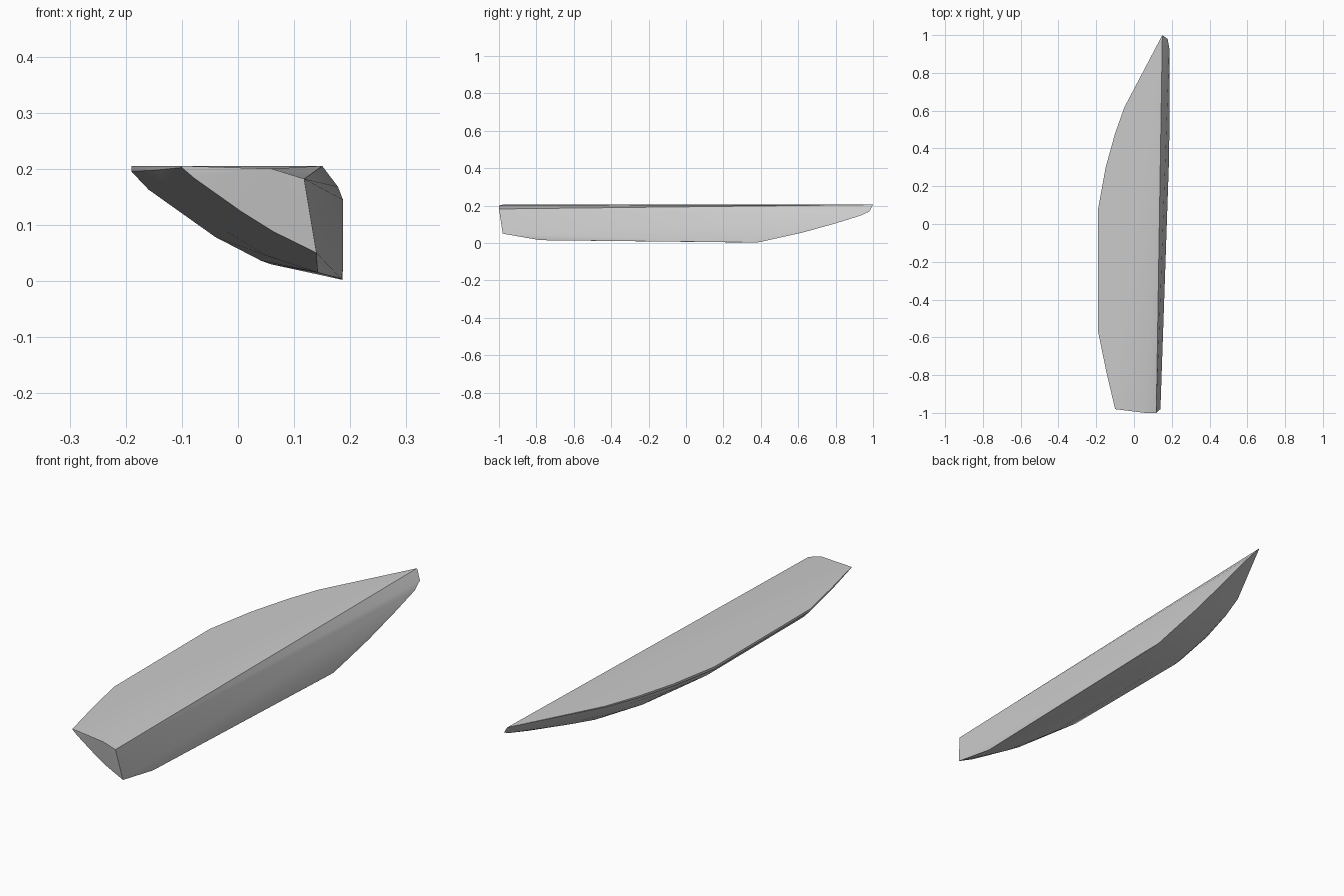
import bpy
import bmesh
import math

# Remove the default cube
cube = bpy.data.objects.get("Cube")
if cube:
    bpy.data.objects.remove(cube, do_unlink=True)

DECK_Z = 0.205

# Normalised half section: from the deck edge (0, 1) down to the keel (1, 0)
HALF_SECTION = [(0, 1), (0, 0.95), (0.09, 0.78), (0.44, 0.34), (0.68, 0.12), (1, 0)]


def section(y, deck_x, keel_x, keel_z, fullness):
    """Points of one rib; fullness blends a straight flank into the full bilge."""
    points = []
    for across, height in HALF_SECTION:
        straight = 1 - across
        height = straight + (height - straight) * fullness
        points.append((deck_x + (keel_x - deck_x) * across, y,
                       keel_z + (DECK_Z - keel_z) * height))
    return points


def make_material(name, colour):
    material = bpy.data.materials.new(name)
    material.use_nodes = True
    material.diffuse_color = colour
    material.node_tree.nodes["Principled BSDF"].inputs["Base Color"].default_value = colour
    return material


# Ribs from the stern to the bow
ribs = [
    section(y=-0.98, deck_x=-0.1, keel_x=0.14, keel_z=0.05, fullness=0.38),
    section(y=-0.78, deck_x=-0.147, keel_x=0.142, keel_z=0.015, fullness=0.8),
    section(y=-0.57, deck_x=-0.19, keel_x=0.15, keel_z=0.013, fullness=1),
    section(y=0.08, deck_x=-0.19, keel_x=0.175, keel_z=0.006, fullness=1),
    section(y=0.3, deck_x=-0.15, keel_x=0.184, keel_z=0.004, fullness=0.9),
    section(y=0.48, deck_x=-0.1, keel_x=0.187, keel_z=0.024, fullness=0.75),
    section(y=0.62, deck_x=-0.05, keel_x=0.187, keel_z=0.055, fullness=0.6),
]

# Sloping top of the stern, then the stem rising to the bow tip
stern_top = [(0.06, -1, 0.2), (0.118, -1, 0.182)]
stem = [(0.186, 0.38, 0.002), (0.187, 0.8, 0.105), (0.187, 0.93, 0.145),
        (0.178, 0.98, 0.168), (0.15, 1, DECK_Z)]

# Skin the ribs and stem into one closed convex body
bm = bmesh.new()
for point in sum(ribs, []) + stern_top + stem:
    bm.verts.new(point)
skin = bmesh.ops.convex_hull(bm, input=bm.verts)
leftover = [v for v in bm.verts if not v.link_faces]
bmesh.ops.delete(bm, geom=leftover, context="VERTS")
bmesh.ops.recalc_face_normals(bm, faces=bm.faces)

mesh = bpy.data.meshes.new("half_hull")
bm.to_mesh(mesh)
bm.free()
mesh.materials.append(make_material("light_grey", (0.6, 0.6, 0.6, 1)))
half_hull = bpy.data.objects.new("half_hull", mesh)
bpy.context.collection.objects.link(half_hull)

# Smooth the gentle curves and keep the hard edges
bpy.ops.object.select_all(action="DESELECT")
half_hull.select_set(True)
bpy.context.view_layer.objects.active = half_hull
bpy.ops.object.shade_smooth_by_angle(angle=math.radians(30))
